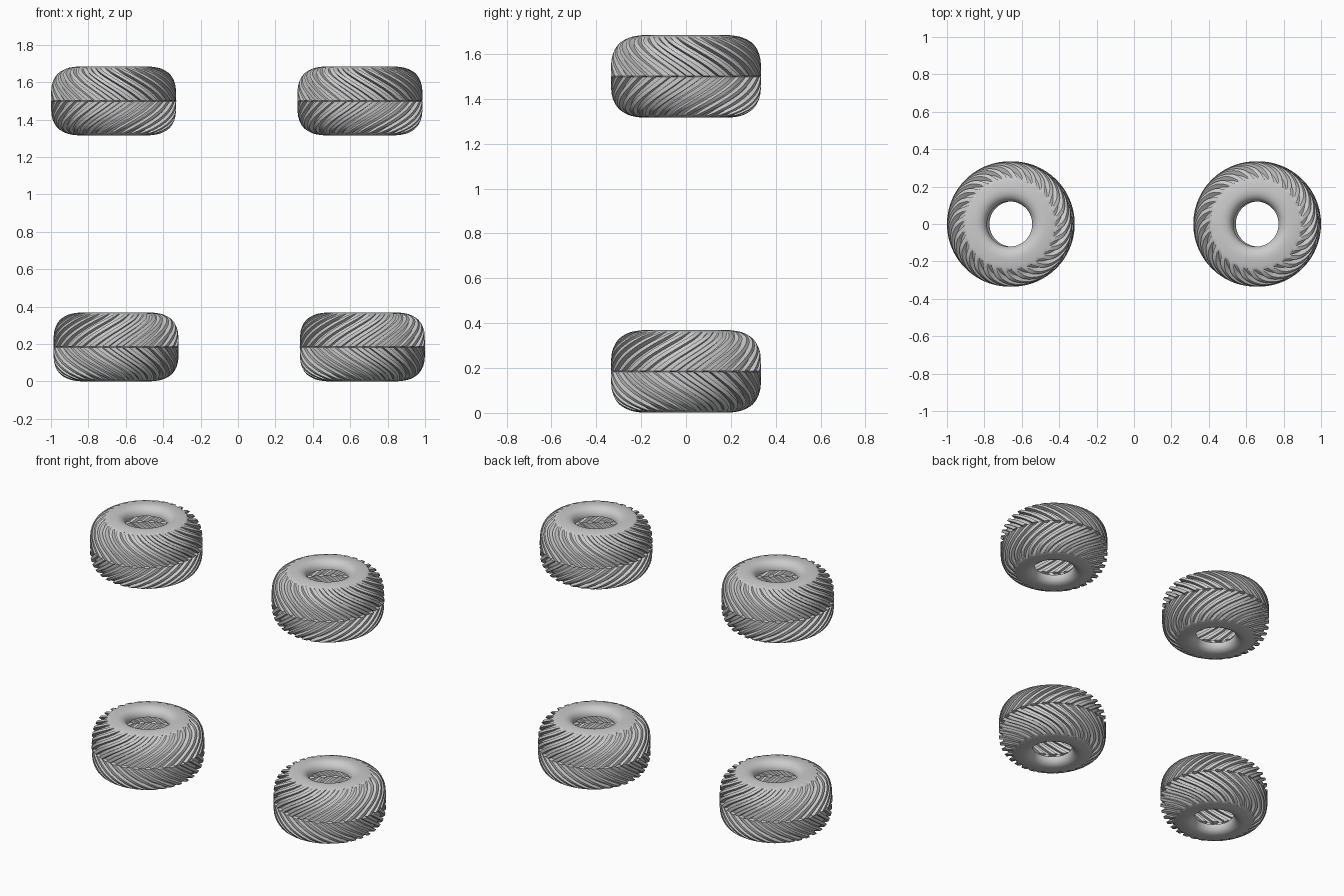
import bpy, bmesh
from math import sin, cos, pi, radians
from mathutils import Vector

if "Cube" in bpy.data.objects:
    bpy.data.objects.remove(bpy.data.objects["Cube"])

LUGS = 28
SWEEP = radians(52)

# Half section from the tread centre to the rim opening: radius, height, lug depth
SECTION = [
    (0.335, 0.002, 0.020), (0.334, 0.050, 0.021), (0.329, 0.090, 0.024),
    (0.315, 0.124, 0.026), (0.294, 0.150, 0.022), (0.262, 0.169, 0.010),
    (0.235, 0.178, 0.000), (0.190, 0.184, 0.000), (0.160, 0.181, 0.000),
    (0.138, 0.169, 0.000), (0.125, 0.150, 0.000), (0.121, 0.130, 0.000),
]
TREAD_END = 6     # index of the point where the lugs fade out
STEPS = 4


def smooth_section():
    """Catmull-Rom curve through the section, with lug progress 0..1."""
    pts = [Vector(p) for p in SECTION]
    pts = [2 * pts[0] - pts[1]] + pts + [2 * pts[-1] - pts[-2]]
    rows = []
    for i in range(1, len(pts) - 2):
        a, b, c, d = pts[i - 1:i + 3]
        for k in range(STEPS):
            t = k / STEPS
            p = 0.5 * (2 * b + (c - a) * t + (2 * a - 5 * b + 4 * c - d) * t * t
                       + (3 * b - a - 3 * c + d) * t ** 3)
            rows.append((p.x, p.y, max(p.z, 0), min(1, (i - 1 + t) / TREAD_END)))
    rows.append((*SECTION[-1], 1))
    return rows


def tyre_mesh():
    """Revolved skin with swept lugs, staggered by half a pitch on each side."""
    bm = bmesh.new()
    half = smooth_section()
    rows = [(r, 1) for r in reversed(half)] + [(r, -1) for r in half]
    columns = ((0.0, 0), (0.07, 1), (0.5, 1), (0.57, 0))
    grid = []
    for (rad, h, depth, s), side in rows:
        shift = -SWEEP * sin(s * pi / 2 * 0.85)
        ring = []
        for n in range(LUGS):
            for frac, raised in columns:
                low = depth if raised != (side > 0) else 0
                a = 2 * pi * (n + frac) / LUGS + shift
                r = rad - low
                z = side * (h - low * 0.5 * s)
                ring.append(bm.verts.new((r * cos(a), r * sin(a), z)))
        grid.append(ring)
    for upper, lower in zip(grid, grid[1:]):
        for j in range(len(upper)):
            k = (j + 1) % len(upper)
            bm.faces.new((lower[j], lower[k], upper[k], upper[j]))
    mesh = bpy.data.meshes.new("tyre")
    bm.to_mesh(mesh)
    bm.free()
    mesh.shade_smooth()
    mesh.set_sharp_from_angle(angle=radians(35))
    return mesh


# Four tyres lying flat; the lower pair is turned over
mesh = tyre_mesh()
for name, x, z, turn in (
    ("upper_left_tyre", -0.665, 1.50, 0),
    ("upper_right_tyre", 0.652, 1.50, 0),
    ("lower_left_tyre", -0.652, 0.185, pi),
    ("lower_right_tyre", 0.665, 0.185, pi),
):
    tyre = bpy.data.objects.new(name, mesh)
    tyre.location = (x, 0, z)
    tyre.rotation_euler = (0, turn, 0)
    bpy.context.collection.objects.link(tyre)
